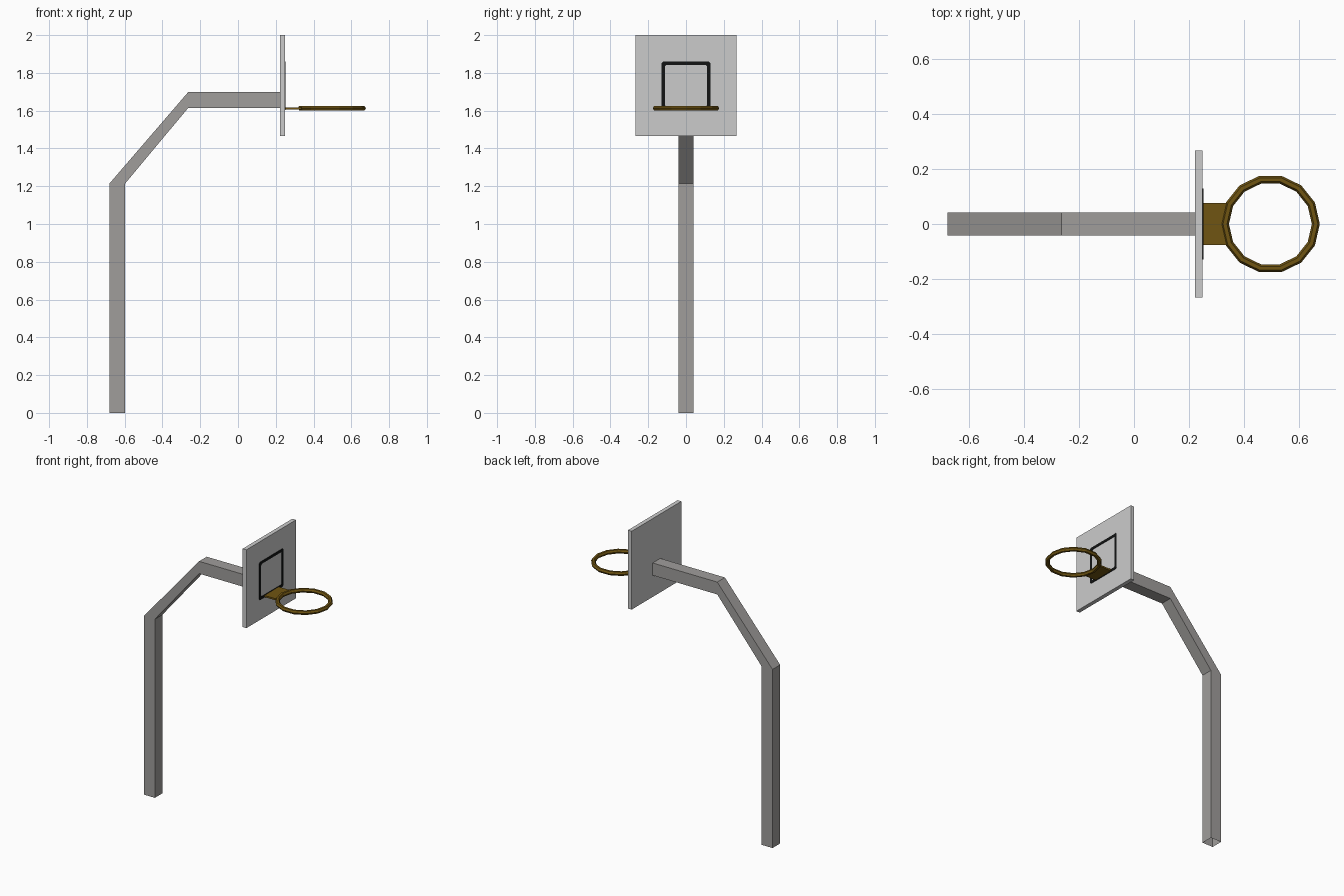
import bpy, bmesh

if "Cube" in bpy.data.objects:
    bpy.data.objects.remove(bpy.data.objects["Cube"])


def material(name, rgb):
    m = bpy.data.materials.new(name)
    m.diffuse_color = (*rgb, 1)
    m.use_nodes = True
    m.node_tree.nodes["Principled BSDF"].inputs["Base Color"].default_value = m.diffuse_color
    return m


POLE = material("pole grey", (0.35, 0.34, 0.33))
BOARD = material("board light grey", (0.60, 0.60, 0.60))
RIM = material("rim dark gold", (0.16, 0.09, 0.006))
BLACK = material("line black", (0.006, 0.007, 0.007))


def mesh_object(name, bm, mat):
    bmesh.ops.recalc_face_normals(bm, faces=bm.faces)
    me = bpy.data.meshes.new(name)
    bm.to_mesh(me)
    bm.free()
    me.materials.append(mat)
    ob = bpy.data.objects.new(name, me)
    bpy.context.collection.objects.link(ob)
    return ob


def box(name, lo, hi, mat):
    bm = bmesh.new()
    bmesh.ops.create_cube(bm, size=1)
    for v in bm.verts:
        v.co = [a + (c + 0.5) * (b - a) for a, b, c in zip(lo, hi, v.co)]
    return mesh_object(name, bm, mat)


def loft(name, rings, mat, closed=False, cap_end=False):
    """Bridge successive rings of points with quads."""
    bm = bmesh.new()
    vs = [[bm.verts.new(p) for p in r] for r in rings]
    pairs = list(zip(vs, vs[1:])) + ([(vs[-1], vs[0])] if closed else [])
    for a, b in pairs:
        n = len(a)
        for i in range(n):
            j = (i + 1) % n
            bm.faces.new((a[i], a[j], b[j], b[i]))
    if cap_end:
        bm.faces.new(vs[-1])
    return mesh_object(name, bm, mat)


# Bent square post, open at the foot: (outer x, z), (inner x, z) at each bend
W = 0.041
bends = [((-0.68, 0), (-0.597, 0)),
         ((-0.68, 1.215), (-0.597, 1.215)),
         ((-0.264, 1.698), (-0.264, 1.614)),
         ((0.223, 1.698), (0.223, 1.614))]
loft("bent_post",
     [[(o[0], -W, o[1]), (i[0], -W, i[1]), (i[0], W, i[1]), (o[0], W, o[1])]
      for o, i in bends], POLE, cap_end=True)

# Backboard
box("backboard", (0.222, -0.267, 1.467), (0.25, 0.267, 2.0), BOARD)


# Painted target square: thin frame with clipped corners
def clipped_square(half, x, clip=0.008, cz=1.732):
    k = half - clip
    pts = [(half, -k), (half, k), (k, half), (-k, half),
           (-half, k), (-half, -k), (-k, -half), (k, -half)]
    return [(x, y, cz + z) for y, z in pts]


loft("target_square",
     [clipped_square(0.129, 0.2495), clipped_square(0.129, 0.2525),
      clipped_square(0.111, 0.2525), clipped_square(0.111, 0.2495)],
     BLACK, closed=True)

# Rim and its mounting plate
box("rim_plate", (0.25, -0.077, 1.607), (0.338, 0.077, 1.618), RIM)
bpy.ops.mesh.primitive_torus_add(major_segments=14, minor_segments=6,
                                 major_radius=0.1655, minor_radius=0.0145,
                                 location=(0.497, 0, 1.613))
rim = bpy.context.object
rim.name = "rim"
rim.data.materials.append(RIM)
